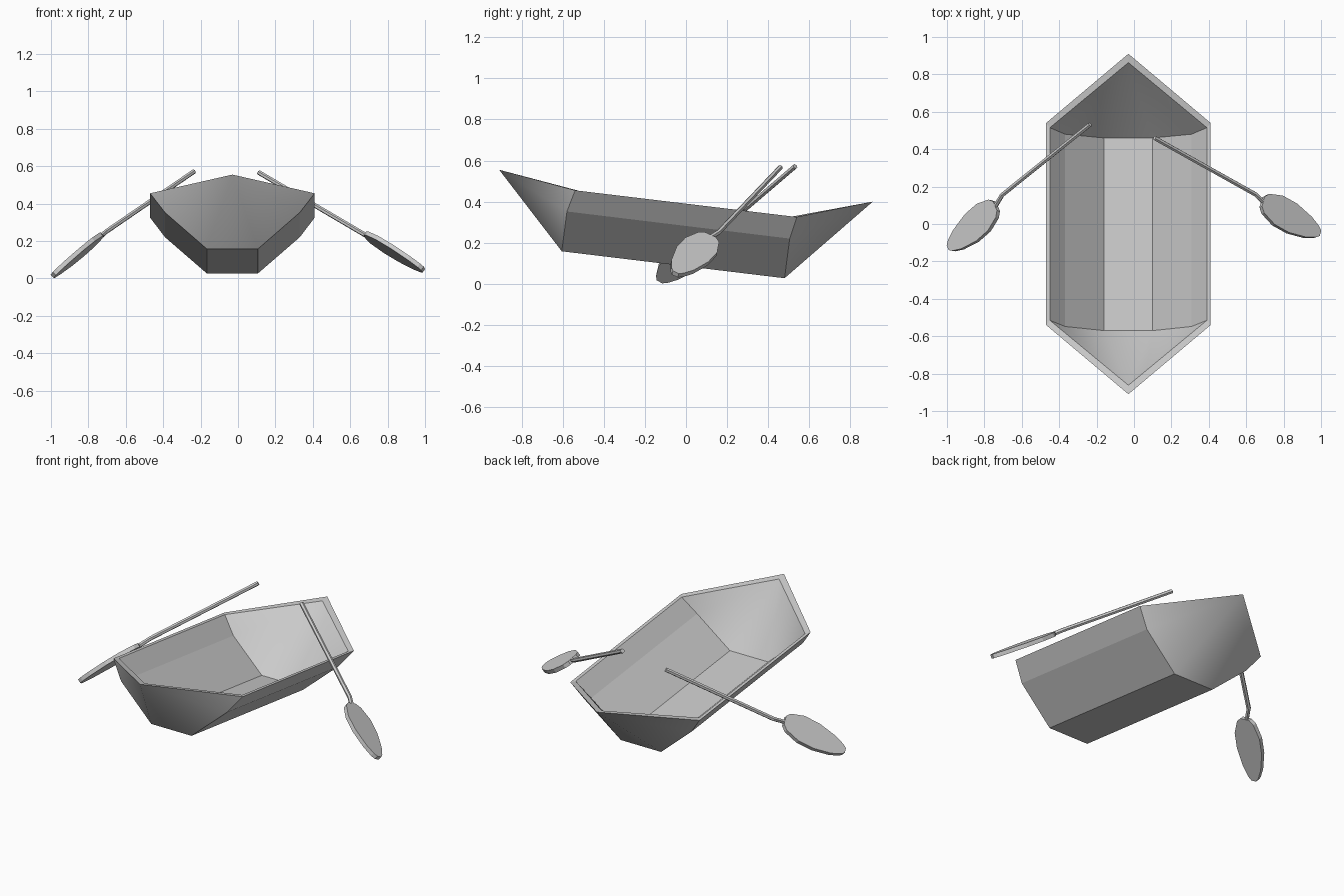
import bpy, bmesh
from mathutils import Vector

if "Cube" in bpy.data.objects:
    bpy.data.objects.remove(bpy.data.objects["Cube"])

CX = -0.03  # hull centre line


def finish(bm, name):
    bmesh.ops.recalc_face_normals(bm, faces=bm.faces)
    me = bpy.data.meshes.new(name)
    bm.to_mesh(me)
    bm.free()
    ob = bpy.data.objects.new(name, me)
    bpy.context.collection.objects.link(ob)
    return ob


# Hull: one skin = two mirrored cross-sections plus a tip at each end
def skin(bm, tip_front, front, back, tip_back):
    def section(half):
        pts = [(-x, y, z) for x, y, z in half] + list(half[::-1])
        return [bm.verts.new((CX + x, y, z)) for x, y, z in pts]

    a, b = section(front), section(back)
    tf = bm.verts.new((CX, *tip_front))
    tb = bm.verts.new((CX, *tip_back))
    for i in range(len(a) - 1):
        bm.faces.new((a[i], a[i + 1], b[i + 1], b[i]))
        for tip, s in ((tf, a), (tb, b)):
            bm.faces.new((tip, s[i], s[i + 1])).smooth = True
    return [tf, a[0], b[0], tb, b[-1], a[-1]]  # rim loop


bm = bmesh.new()
outer = skin(bm, (-0.91, 0.555),
             [(0.44, -0.54, 0.455), (0.36, -0.58, 0.352), (0.137, -0.605, 0.158)],
             [(0.44, 0.54, 0.325), (0.36, 0.505, 0.22), (0.137, 0.48, 0.027)],
             (0.91, 0.40))
inner = skin(bm, (-0.862, 0.542),
             [(0.42, -0.515, 0.451), (0.338, -0.548, 0.358), (0.13, -0.57, 0.178)],
             [(0.42, 0.515, 0.327), (0.338, 0.48, 0.233), (0.13, 0.46, 0.052)],
             (0.863, 0.391))
for i in range(6):
    j = (i + 1) % 6
    bm.faces.new((outer[i], outer[j], inner[j], inner[i]))
finish(bm, "boat_hull")


# Oar: hexagonal shaft with a bent neck, and a flat oval blade
def oar(name, handle, neck, base, tip):
    handle, neck, base, tip = map(Vector, (handle, neck, base, tip))
    side = 1 if tip.x > 0 else -1
    length = (tip - base).length
    d = (tip - base).normalized()
    n = Vector((side * 0.6, 0.2, 0.78))
    n = (n - d * n.dot(d)).normalized()
    w = n.cross(d)
    bm = bmesh.new()

    # shaft rings
    hexagon = [(1, 0), (0.5, 0.87), (-0.5, 0.87), (-1, 0), (-0.5, -0.87), (0.5, -0.87)]
    rings = [[bm.verts.new(p + (w * u + n * v) * 0.013) for u, v in hexagon]
             for p in (handle, neck, base + d * 0.02)]
    for r, s in zip(rings, rings[1:]):
        for i in range(6):
            j = (i + 1) % 6
            bm.faces.new((r[i], r[j], s[j], s[i]))
    bm.faces.new(rings[0])
    bm.faces.new(rings[-1])

    # blade outline: position along the length, half width
    prof = [(0, 0.03), (0.06, 0.058), (0.27, 0.088), (0.52, 0.088),
            (0.8, 0.062), (0.95, 0.034), (1, 0.016)]
    outline = [(t, h) for t, h in prof] + [(t, -h) for t, h in prof[::-1]]
    top, bottom = [[bm.verts.new(base + d * t * length + w * h + n * k)
                    for t, h in outline] for k in (0.012, -0.012)]
    bm.faces.new(top)
    bm.faces.new(bottom)
    for i in range(len(top)):
        j = (i + 1) % len(top)
        bm.faces.new((top[i], top[j], bottom[j], bottom[i]))
    finish(bm, name)


oar("right_oar", (0.11, 0.46, 0.567), (0.65, 0.158, 0.25),
    (0.685, 0.118, 0.229), (0.99, -0.052, 0.047))
oar("left_oar", (-0.235, 0.532, 0.572), (-0.705, 0.155, 0.25),
    (-0.735, 0.095, 0.222), (-0.988, -0.128, 0.018))
